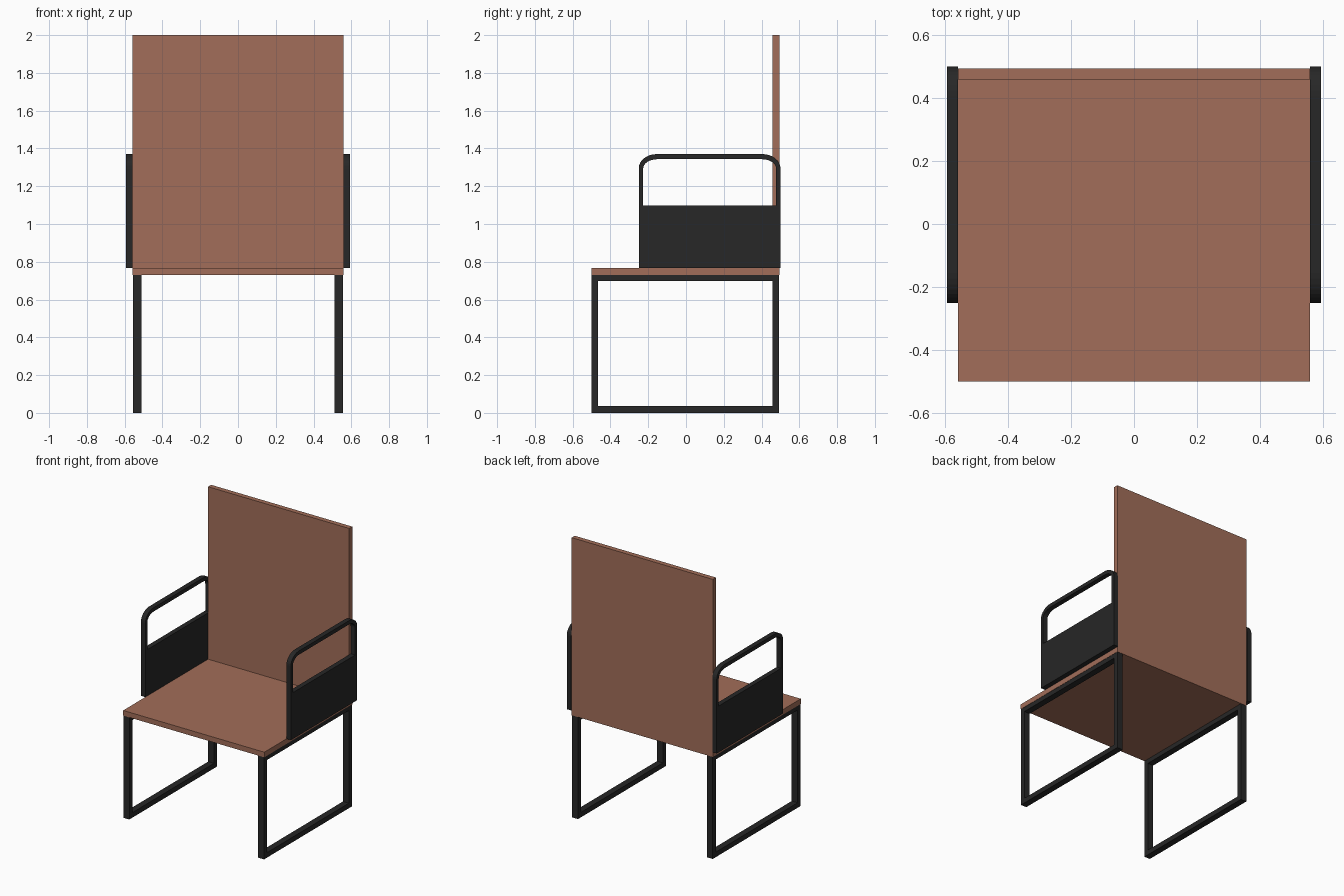
import bpy, bmesh
from math import sin, cos, pi

if "Cube" in bpy.data.objects:
    bpy.data.objects.remove(bpy.data.objects["Cube"])


def material(name, rgb):
    m = bpy.data.materials.new(name)
    m.diffuse_color = (*rgb, 1)
    m.use_nodes = True
    m.node_tree.nodes["Principled BSDF"].inputs["Base Color"].default_value = m.diffuse_color
    return m


WOOD = material("brown_board", (0.36, 0.155, 0.10))
METAL = material("black_metal", (0.02, 0.02, 0.02))


def add_object(name, bm, mat):
    bmesh.ops.recalc_face_normals(bm, faces=bm.faces)
    me = bpy.data.meshes.new(name)
    bm.to_mesh(me)
    bm.free()
    me.materials.append(mat)
    ob = bpy.data.objects.new(name, me)
    bpy.context.collection.objects.link(ob)
    return ob


def box(name, lo, hi, mat):
    bm = bmesh.new()
    bmesh.ops.create_cube(bm, size=1)
    for v in bm.verts:
        v.co = [(a + b) / 2 + c * (b - a) for a, b, c in zip(lo, hi, v.co)]
    return add_object(name, bm, mat)


def side_frame(name, outer, inner, x0, x1):
    """Flat frame in the YZ plane between two matching outlines, mirrored in x."""
    bm = bmesh.new()
    o0, o1, i0, i1 = [[bm.verts.new((x, y, z)) for y, z in pts]
                      for pts in (outer, inner) for x in (x0, x1)]
    n = len(outer)
    for a in range(n):
        b = (a + 1) % n
        for p, q in ((o0, i0), (o1, i1), (o0, o1), (i0, i1)):
            bm.faces.new((p[a], p[b], q[b], q[a]))
    ob = add_object(name, bm, METAL)
    ob.modifiers.new("other_side", 'MIRROR')
    return ob


def arch(y0, y1, z0, z1, ry, rz, steps=8):
    """Rectangle outline whose two top corners are rounded."""
    pts = [(y0, z0)]
    for k in range(steps + 1):
        t = pi / 2 * k / steps
        pts.append((y0 + ry * (1 - cos(t)), z1 - rz * (1 - sin(t))))
    for k in range(steps + 1):
        t = pi / 2 * k / steps
        pts.append((y1 - ry * (1 - sin(t)), z1 - rz * (1 - cos(t))))
    return pts + [(y1, z0)]


def rect(y0, y1, z0, z1):
    return [(y0, z0), (y0, z1), (y1, z1), (y1, z0)]


# Seat board and back board
box("seat", (-0.558, -0.5, 0.73), (0.558, 0.459, 0.767), WOOD)
box("backrest", (-0.558, 0.459, 0.73), (0.558, 0.494, 2.0), WOOD)

# Rectangular leg frames under both sides
side_frame("leg_frames", rect(-0.5, 0.492, 0, 0.73),
           rect(-0.466, 0.458, 0.036, 0.698), 0.51, 0.556)

# Armrests: solid lower panel with a rounded handle loop above
side_frame("armrests", arch(-0.25, 0.5, 0.767, 1.37, 0.095, 0.075),
           arch(-0.227, 0.477, 1.098, 1.343, 0.075, 0.05), 0.558, 0.593)
